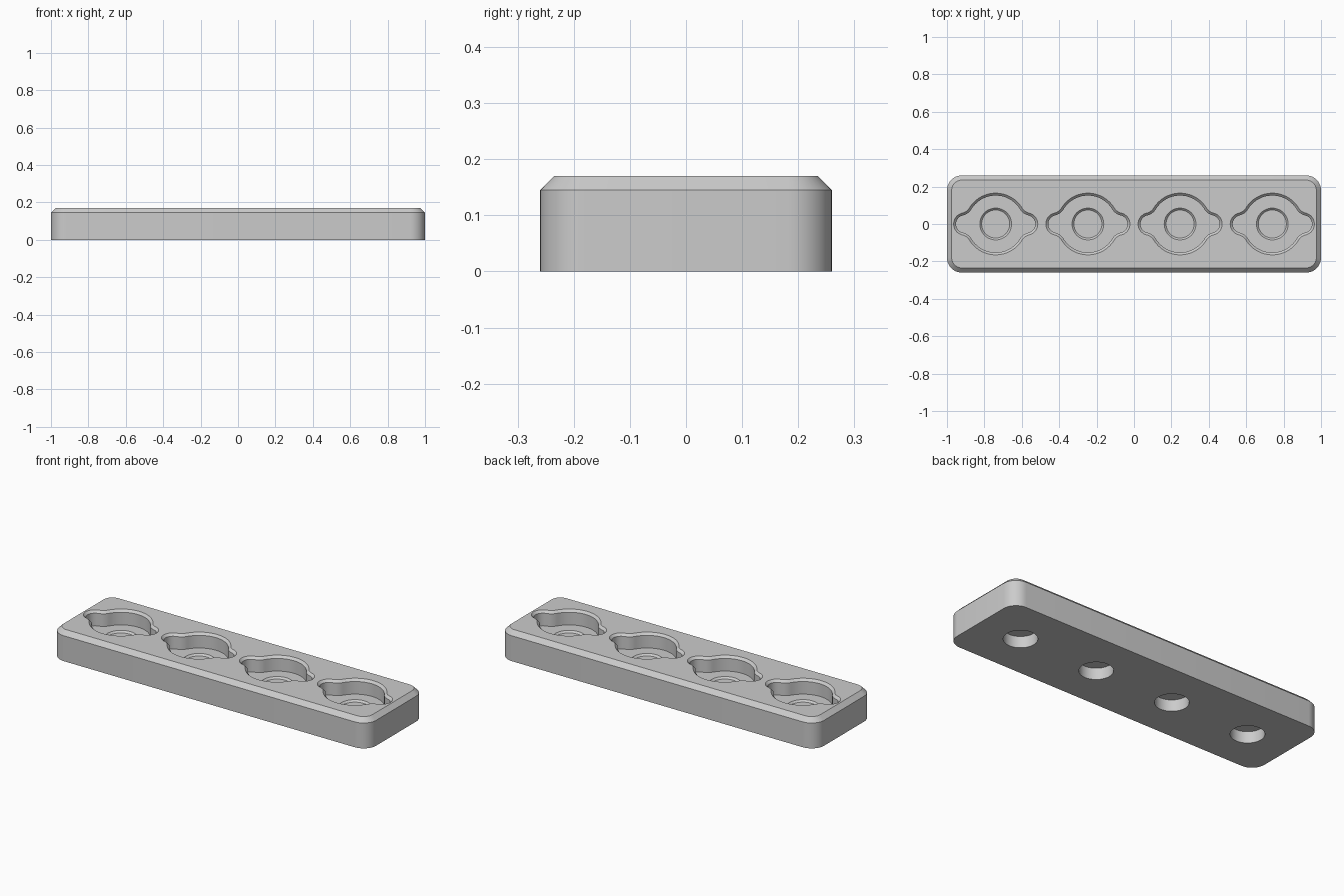
import bpy, bmesh, math
from mathutils import Vector

if "Cube" in bpy.data.objects:
    bpy.data.objects.remove(bpy.data.objects["Cube"])

grey = bpy.data.materials.new("light_grey")
grey.use_nodes = True
COLOUR = (0.6, 0.6, 0.6, 1)
grey.diffuse_color = COLOUR
grey.node_tree.nodes["Principled BSDF"].inputs["Base Color"].default_value = COLOUR


def arc(cx, cy, r, a0, a1, n):
    """Points along an arc, angles in radians."""
    return [(cx + r * math.cos(a0 + (a1 - a0) * i / n),
             cy + r * math.sin(a0 + (a1 - a0) * i / n)) for i in range(n + 1)]


def rounded_rect(hx, hy, r):
    pts = []
    for k, (sx, sy) in enumerate([(1, 1), (-1, 1), (-1, -1), (1, -1)]):
        a = k * math.pi / 2
        pts += arc(sx * (hx - r), sy * (hy - r), r, a, a + math.pi / 2, 10)
    return pts


def circle(r):
    return arc(0, 0, r, 0, 2 * math.pi, 48)[:-1]


def pocket_outline(inset):
    """Round pocket with two side lobes, blended by concave fillets."""
    R, r, f, lobe = 0.165, 0.06, 0.06, 0.165
    fx = ((R + f) ** 2 - (r + f) ** 2 + lobe ** 2) / (2 * lobe)
    fy = math.sqrt((R + f) ** 2 - fx ** 2)
    a_lobe = math.atan2(fy, fx - lobe)
    a_main = math.atan2(fy, fx)
    quarter = arc(lobe, 0, r - inset, 0, a_lobe, 10)
    quarter += arc(fx, fy, f + inset, a_lobe - math.pi, a_main - math.pi, 8)[1:]
    quarter += arc(0, 0, R - inset, a_main, math.pi / 2, 14)[1:]
    half = quarter + [(-x, y) for x, y in reversed(quarter[:-1])]
    return half + [(x, -y) for x, y in reversed(half[1:-1])]


def loft(name, sections, x=0):
    """Closed solid through matching outlines, each given with its height."""
    bm = bmesh.new()
    rings = [[bm.verts.new(Vector((px + x, py, z))) for px, py in pts]
             for pts, z in sections]
    bm.faces.new(list(reversed(rings[0])))
    bm.faces.new(rings[-1])
    for low, high in zip(rings, rings[1:]):
        for i in range(len(low)):
            j = (i + 1) % len(low)
            bm.faces.new((low[i], low[j], high[j], high[i]))
    bmesh.ops.recalc_face_normals(bm, faces=bm.faces)
    mesh = bpy.data.meshes.new(name)
    bm.to_mesh(mesh)
    bm.free()
    obj = bpy.data.objects.new(name, mesh)
    mesh.materials.append(grey)
    bpy.context.collection.objects.link(obj)
    return obj


def cut(target, cutter):
    mod = target.modifiers.new("cut", "BOOLEAN")
    mod.operation = "DIFFERENCE"
    mod.solver = "EXACT"
    mod.object = cutter
    bpy.context.view_layer.objects.active = target
    bpy.ops.object.modifier_apply(modifier=mod.name)
    bpy.data.objects.remove(cutter)


# Main block with a chamfered top edge
TOP, FLOOR, CHAMFER, RIM = 0.17, 0.085, 0.025, 0.013
block = loft("holder_block", [
    (rounded_rect(1, 0.26, 0.08), 0),
    (rounded_rect(1, 0.26, 0.08), TOP - CHAMFER),
    (rounded_rect(1 - CHAMFER, 0.26 - CHAMFER, 0.08 - CHAMFER), TOP)])

for i in range(4):
    x = (i - 1.5) * 0.493
    # Lobed pocket with a bevelled rim
    cut(block, loft("pocket_cutter", [
        (pocket_outline(RIM), FLOOR),
        (pocket_outline(RIM), TOP - RIM),
        (pocket_outline(0), TOP),
        (pocket_outline(0), TOP + 0.02)], x))
    # Shallow round seat in the pocket floor
    cut(block, loft("seat_cutter", [
        (circle(0.075), FLOOR - 0.01),
        (circle(0.085), FLOOR),
        (circle(0.085), FLOOR + 0.02)], x))
    # Blind round hole in the underside
    cut(block, loft("underside_cutter", [
        (circle(0.087), -0.02),
        (circle(0.087), 0.065)], x))

bpy.ops.object.select_all(action="DESELECT")
block.select_set(True)
bpy.context.view_layer.objects.active = block
bpy.ops.object.shade_smooth_by_angle(angle=math.radians(30))
